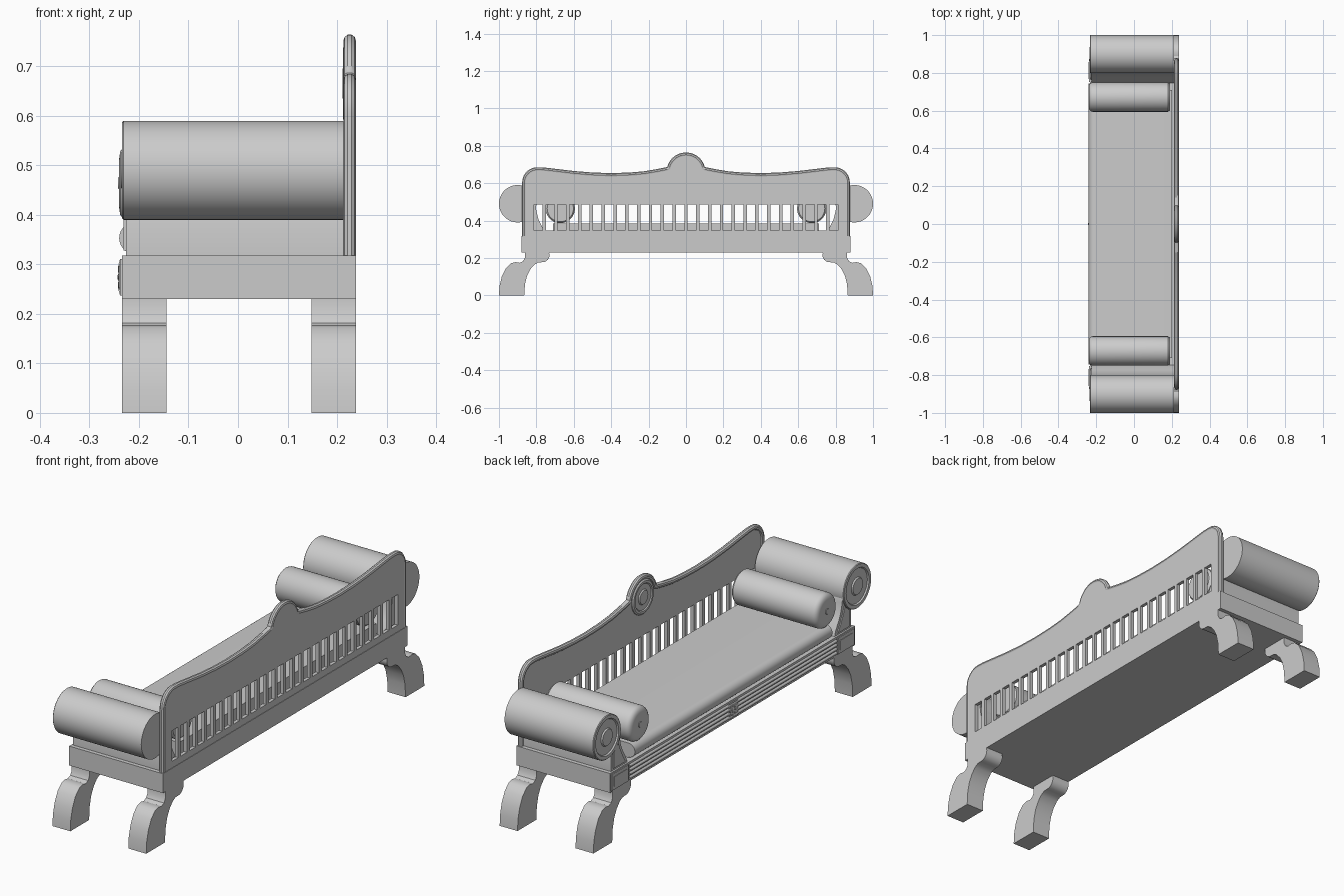
import bpy, bmesh, math
from mathutils import Vector

if "Cube" in bpy.data.objects:
    bpy.data.objects.remove(bpy.data.objects["Cube"], do_unlink=True)

GREY = (0.6, 0.6, 0.6, 1)
mat = bpy.data.materials.new("plain grey")
mat.use_nodes = True
mat.diffuse_color = GREY
mat.node_tree.nodes["Principled BSDF"].inputs["Base Color"].default_value = GREY


def finish(name, bm):
    bmesh.ops.recalc_face_normals(bm, faces=bm.faces)
    me = bpy.data.meshes.new(name)
    bm.to_mesh(me)
    bm.free()
    ob = bpy.data.objects.new(name, me)
    bpy.context.collection.objects.link(ob)
    me.materials.append(mat)
    return ob


def prism(name, pts, a, b, axis="x"):
    """Extrude a profile: (y, z) points along x, or (x, z) points along y."""
    bm = bmesh.new()
    place = (lambda p, t: (t, p[0], p[1])) if axis == "x" else (lambda p, t: (p[0], t, p[1]))
    face = bm.faces.new([bm.verts.new(place(p, a)) for p in pts])
    new = bmesh.ops.extrude_face_region(bm, geom=[face])["geom"]
    bmesh.ops.translate(bm, vec=Vector(place((0, 0), b - a)),
                        verts=[v for v in new if isinstance(v, bmesh.types.BMVert)])
    return finish(name, bm)


def box(name, x0, x1, y0, y1, z0, z1):
    return prism(name, [(y0, z0), (y1, z0), (y1, z1), (y0, z1)], x0, x1)


def lathe(name, profile, y, z, n=48):
    """Turn an (x, radius) profile about an axis along x; ends are closed."""
    bm = bmesh.new()
    rings = [[bm.verts.new((x, y + r * math.cos(math.tau * i / n), z + r * math.sin(math.tau * i / n)))
              for i in range(n)] for x, r in profile]
    for p, q in zip(rings, rings[1:]):
        for i in range(n):
            j = (i + 1) % n
            bm.faces.new((p[i], p[j], q[j], q[i]))
    bm.faces.new(rings[0])
    bm.faces.new(rings[-1])
    return finish(name, bm)


def arc(cy, cz, r, a0, a1, n=12):
    return [(cy + r * math.cos(math.radians(a0 + (a1 - a0) * i / n)),
             cz + r * math.sin(math.radians(a0 + (a1 - a0) * i / n))) for i in range(n + 1)]


# Base frame
box("base_frame", -0.234, 0.238, -0.88, 0.88, 0.23, 0.318)

# Reeded front rail with a centre rosette block
for k in range(4):
    z = 0.247 + 0.018 * k
    reed = [(-0.234 + p[0], z + p[1]) for p in arc(0, 0, 0.007, 90, 270, 8)]
    prism("front_reed", reed, -0.745, 0.745, "y")
box("rosette_block", -0.239, -0.23, -0.033, 0.033, 0.239, 0.309)
lathe("rosette_centre", [(-0.243, 0.004), (-0.241, 0.009), (-0.238, 0.01)], 0, 0.274, 20)
for k in range(8):
    a = math.tau * k / 8
    lathe("rosette_petal", [(-0.242, 0.003), (-0.241, 0.007), (-0.238, 0.008)],
          0.019 * math.cos(a), 0.274 + 0.019 * math.sin(a), 12)

# Seat cushion with a rounded front edge
cushion = [(0.2, 0.316), (0.2, 0.385)] + arc(-0.208, 0.353, 0.032, 90, 270, 14) + [(-0.208, 0.316)]
prism("seat_cushion", cushion, -0.71, 0.71, "y")

# Leg profile in (y, z) for the +y end
leg = ([(1.0, 0), (0.997, 0.05), (0.985, 0.1), (0.963, 0.145), (0.935, 0.172), (0.91, 0.178),
        (0.89, 0.174), (0.872, 0.182), (0.862, 0.2), (0.862, 0.232), (0.73, 0.232)]
       + arc(0.768, 0.215, 0.038, 165, 275, 8)
       + [(0.79, 0.176), (0.81, 0.165), (0.832, 0.14), (0.85, 0.105), (0.861, 0.06), (0.865, 0)])

# Arm support: concave inner face sweeping up under the roll
support = [(0.862, 0.316), (0.862, 0.47), (0.83, 0.52), (0.805, 0.49), (0.8, 0.45),
           (0.79, 0.41), (0.774, 0.375), (0.755, 0.345), (0.745, 0.316)]
inset = [(0.848, 0.328), (0.848, 0.4), (0.815, 0.43), (0.803, 0.4), (0.785, 0.365), (0.764, 0.328)]

for s in (-1, 1):
    side = "left" if s < 0 else "right"
    flip = lambda pts: [(s * y, z) for y, z in pts]
    for end, x0 in (("front", -0.234), ("back", 0.148)):
        prism(f"{end}_leg_{side}", flip(leg), x0, x0 + 0.09)
    prism(f"arm_support_{side}", flip(support), -0.226, 0.215)
    prism(f"arm_front_panel_{side}", flip(inset), -0.231, -0.22)
    # Arm roll with scroll rings cut in its front end
    lathe(f"arm_roll_{side}",
          [(-0.236, 0.028), (-0.236, 0.036), (-0.23, 0.04), (-0.228, 0.074), (-0.228, 0.078),
           (-0.234, 0.082), (-0.234, 0.097), (-0.231, 0.1), (0.213, 0.1)], s * 0.9, 0.49, 64)
    # Loose bolster with a domed end and button
    lathe(f"bolster_{side}",
          [(-0.242, 0.011), (-0.24, 0.013), (-0.24, 0.05), (-0.238, 0.064), (-0.23, 0.074),
           (-0.22, 0.078), (0.18, 0.078), (0.19, 0.07)], s * 0.672, 0.464)
    # Framed corner block
    y0, y1 = sorted((s * 0.752, s * 0.873))
    box(f"corner_block_{side}", -0.238, -0.23, y0, y1, 0.237, 0.311)
    box(f"corner_plate_{side}", -0.24, -0.237, y0 + 0.015, y1 - 0.015, 0.252, 0.296)

# Back crest line: dome, sagging shoulders, rounded corners
half = (arc(0, 0.66, 0.092, 90, 12, 14)
        + [(0.105, 0.673), (0.15, 0.664), (0.22, 0.652), (0.3, 0.645), (0.4, 0.642), (0.5, 0.645),
           (0.6, 0.653), (0.7, 0.665), (0.76, 0.672)]
        + arc(0.795, 0.604, 0.069, 90, 0, 10))
crest = [(-y, z) for y, z in reversed(half[1:])] + half

# Back panel: upper board, slats, lower board
SLOT_LOW, SLOT_HIGH, PITCH, SLOT = 0.348, 0.487, 0.0632, 0.045
X0, X1 = 0.22, 0.236
prism("back_upper_board", [(-0.864, SLOT_HIGH)] + crest + [(0.864, SLOT_HIGH)], X0, X1)
box("back_lower_board", X0, X1, -0.864, 0.864, 0.31, SLOT_LOW)
for k in range(25):
    y = (k - 12) * PITCH
    box("back_slat", X0, X1, y - (PITCH - SLOT) / 2, y + (PITCH - SLOT) / 2, SLOT_LOW, SLOT_HIGH)
edge = 12.5 * PITCH + SLOT / 2
for y0, y1 in ((-0.864, -edge), (edge, 0.864)):
    box("back_end_stile", X0, X1, y0, y1, SLOT_LOW, SLOT_HIGH)

# Rounded rim swept along the crest
cu = bpy.data.curves.new("back_rim", "CURVE")
cu.dimensions = "3D"
cu.bevel_depth = 0.0125
cu.bevel_resolution = 3
cu.use_fill_caps = True
path = [(-0.864, 0.318)] + crest + [(0.864, 0.318)]
sp = cu.splines.new("POLY")
sp.points.add(len(path) - 1)
for p, (y, z) in zip(sp.points, path):
    p.co = (0.2255, y, z, 1)
cu.materials.append(mat)
rim = bpy.data.objects.new("back_rim", cu)
bpy.context.collection.objects.link(rim)

# Crest medallion
lathe("crest_medallion",
      [(0.211, 0.02), (0.211, 0.03), (0.216, 0.034), (0.216, 0.058), (0.212, 0.062), (0.212, 0.072),
       (0.217, 0.078), (0.225, 0.08)], 0, 0.665)

# Convert the rim and shade everything smooth with sharp edges kept
bpy.ops.object.select_all(action="DESELECT")
rim.select_set(True)
bpy.context.view_layer.objects.active = rim
bpy.ops.object.convert(target="MESH")
for ob in bpy.context.scene.objects:
    ob.select_set(ob.type == "MESH")
bpy.ops.object.shade_smooth_by_angle(angle=math.radians(35))
